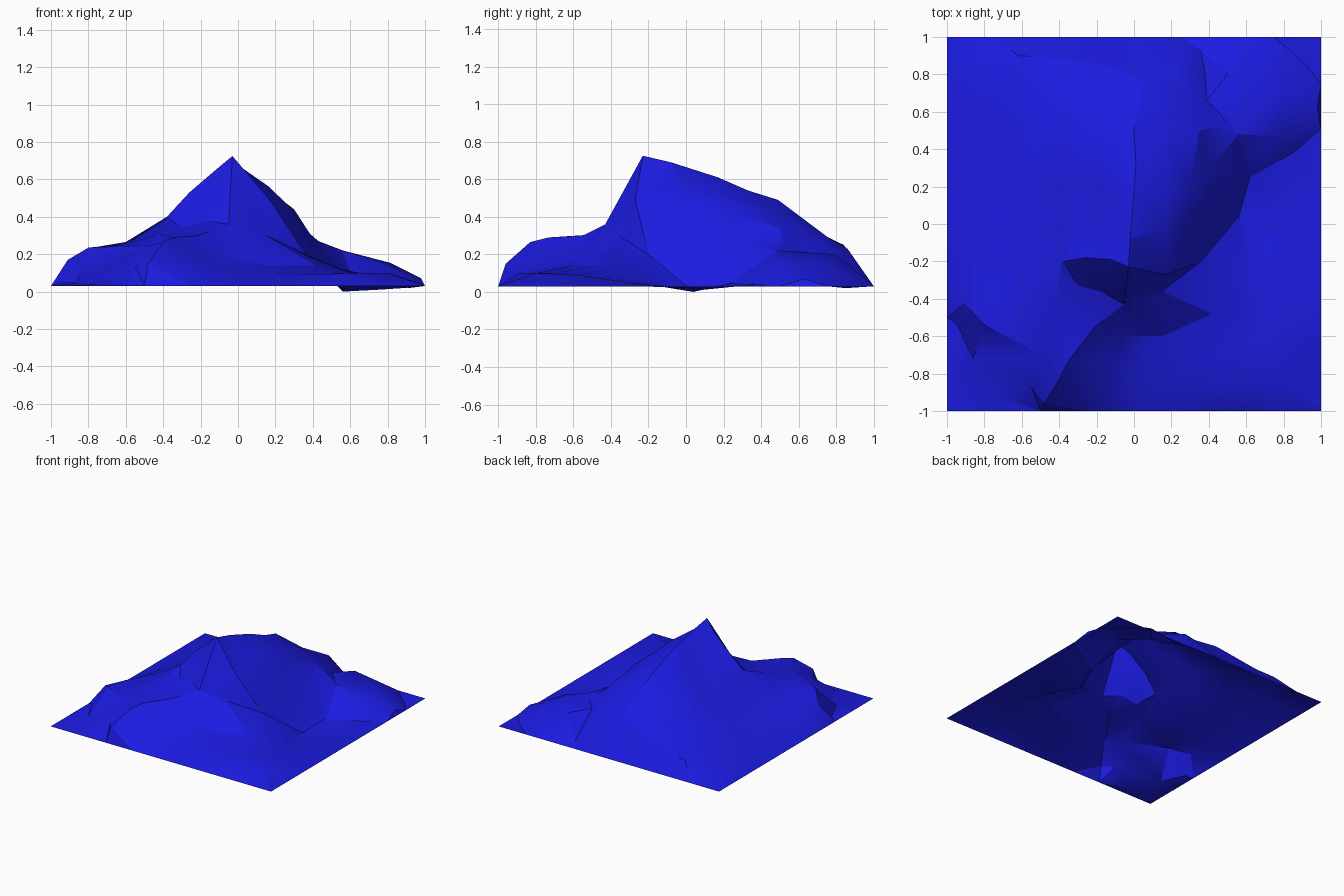
import bpy
import bmesh
from mathutils import Vector
from mathutils.geometry import delaunay_2d_cdt

RIM_HEIGHT = .03
RIM_STEPS = 8

cube = bpy.data.objects.get("Cube")
if cube:
    bpy.data.objects.remove(cube, do_unlink=True)

points = []   # surveyed ground points
creases = []  # pairs of points joined by an edge


def add_points(*coords):
    """Add loose ground points."""
    points.extend(Vector(c) for c in coords)


def add_crease(*coords):
    """Add a run of ground points that keeps its edges as a ridge or gully."""
    start = len(points)
    add_points(*coords)
    creases.extend((i, i + 1) for i in range(start, len(points) - 1))


def add_rim():
    """Add the level square border, walked one side at a time."""
    start = len(points)
    corners = [Vector((x, y, RIM_HEIGHT)) for x, y in ((-1, -1), (1, -1), (1, 1), (-1, 1))]
    for side, corner in enumerate(corners):
        following = corners[(side + 1) % len(corners)]
        for step in range(RIM_STEPS):
            points.append(corner.lerp(following, step / RIM_STEPS))
    count = len(points) - start
    creases.extend((start + i, start + (i + 1) % count) for i in range(count))


def make_material(name, color):
    material = bpy.data.materials.new(name)
    material.use_nodes = True
    material.diffuse_color = color
    material.node_tree.nodes["Principled BSDF"].inputs["Base Color"].default_value = color
    return material


def build_terrain(name, material):
    """Triangulate the ground points into one open sheet."""
    flat = [p.to_2d() for p in points]
    verts, _, faces, origins, _, _ = delaunay_2d_cdt(flat, creases, [], 0, 1e-5)
    bm = bmesh.new()
    made = []
    for v, origin in zip(verts, origins):
        nearest = min(points, key=lambda p: (p.to_2d() - v).length)
        height = points[origin[0]].z if origin else nearest.z
        made.append(bm.verts.new((v.x, v.y, height)))
    for face in faces:
        bm.faces.new([made[i] for i in face])
    bm.normal_update()
    for face in bm.faces:
        if face.normal.z < 0:
            face.normal_flip()
    mesh = bpy.data.meshes.new(name)
    bm.to_mesh(mesh)
    bm.free()
    mesh.materials.append(material)
    terrain = bpy.data.objects.new(name, mesh)
    bpy.context.collection.objects.link(terrain)
    bpy.ops.object.select_all(action="DESELECT")
    terrain.select_set(True)
    bpy.context.view_layer.objects.active = terrain
    bpy.ops.object.shade_smooth_by_angle(angle=.45)
    return terrain


add_rim()

# Summit and the long spine running to the back
add_crease((-.03, -.23, .725), (-.02, -.08, .69), (0, .17, .61), (.01, .33, .54),
           (0, .49, .49), (.05, .77, .28), (.22, .86, .23))

# Cliff foot, then the spur curling to the front left
add_crease((-.05, -.43, .36), (-.21, -.55, .3), (-.35, -.73, .29),
           (-.4, -.83, .265), (-.48, -.96, .15))

# Shoulder west of the summit and the hill at the left
add_crease((-.12, -.19, .65), (-.26, -.18, .53), (-.38, -.2, .4), (-.6, -.2, .265),
           (-.75, -.38, .24), (-.8, -.54, .235))

# Gully on the west flank
add_crease((-.45, .17, .27), (-.28, .03, .38), (-.22, .24, .44))

# East shoulder, falling away to the right edge
add_crease((.17, -.27, .49), (.27, -.02, .46), (.3, .2, .44), (.35, .5, .34),
           (.43, .52, .27), (.56, .48, .22), (.75, .47, .16), (.98, .63, .07))

# Foot of the east shoulder, with the pit
add_crease((.36, -.2, .2), (.56, .04, 0), (.62, .25, .05), (.85, .38, .04))

# Low bank along the front right
add_crease((.4, -.89, .09), (.6, -.89, .1), (.8, -.8, .1), (.96, -.68, .05))

# Gully at the back right
add_crease((.39, .66, .21), (.38, .8, .12), (.36, .92, .06))

# Foot of the left hill
add_crease((-.95, -.53, .05), (-.86, -.72, .045), (-.72, -.93, .04))

# West and back slopes
add_points((-.35, .3, .35), (-.13, .36, .47), (-.15, .55, .39), (-.6, .3, .21),
           (-.7, .03, .19), (-.85, -.2, .14), (-.4, .65, .26), (-.7, .62, .15),
           (-.1, .84, .25), (-.45, .89, .16), (-.62, .9, .15), (-.87, .3, .09),
           (-.86, .85, .07), (-.08, .1, .57))

# East and back right slopes
add_points((.16, -.03, .565), (.17, .17, .54), (.17, .5, .43), (.28, .74, .26),
           (.4, .08, .25), (.41, .3, .27), (.5, .8, .2), (.81, .7, .155),
           (.92, .85, .02), (.64, -.27, .05), (.72, -.12, .03), (.75, .08, .01),
           (.9, .04, .02), (.87, -.3, .05))

# Front slopes below the cliff
add_points((.15, -.36, .3), (.15, -.6, .14), (-.07, -.6, .18), (.2, -.8, .1),
           (.42, -.48, .14), (.55, -.43, .12), (.7, -.57, .09), (.5, -.7, .1),
           (-.1, -.75, .13), (-.2, -.9, .09), (-.18, -.36, .38), (-.3, -.33, .34),
           (-.42, -.42, .31), (-.01, -.85, .09))

# Front left slopes
add_points((-.46, -.72, .25), (-.55, -.87, .13), (-.6, -.48, .25), (-.91, -.42, .17))

build_terrain("mountain", make_material("deep blue", (.011, .011, .75, 1)))
